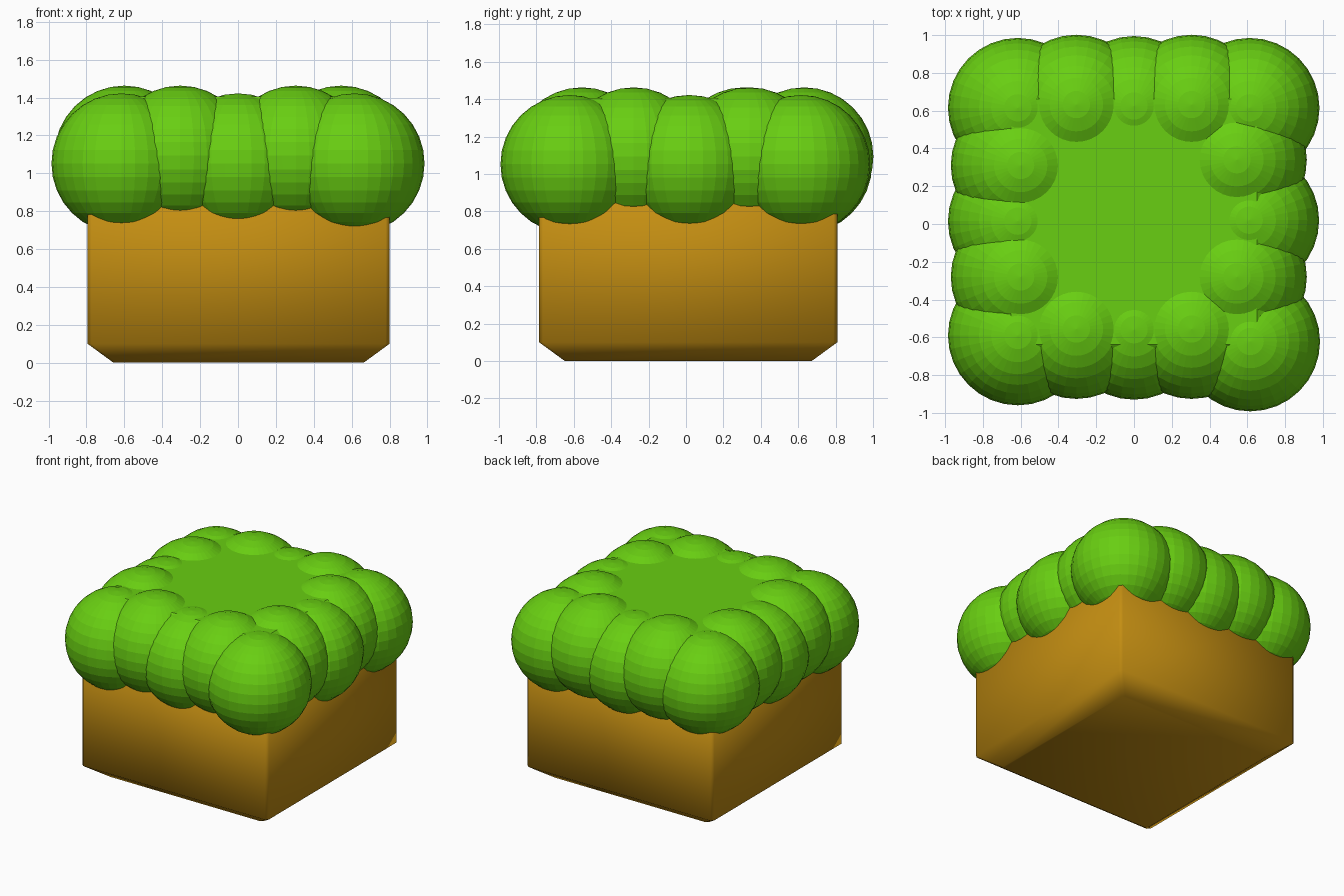
import bpy, bmesh

if "Cube" in bpy.data.objects:
    bpy.data.objects.remove(bpy.data.objects["Cube"])

def material(name, rgb):
    m = bpy.data.materials.new(name)
    m.diffuse_color = (*rgb, 1)
    m.use_nodes = True
    m.node_tree.nodes["Principled BSDF"].inputs["Base Color"].default_value = m.diffuse_color
    return m

brown = material("brown", (0.55, 0.27, 0.006))
green = material("green", (0.14, 0.62, 0.006))

def loft(name, levels, mat, cx=0.0, cy=0.0, corner=0.02):
    """Stack of corner-cut square rings; levels are (half size, height)."""
    bm = bmesh.new()
    rings = []
    for h, z in levels:
        k = h - corner
        pts = [(k, -h), (h, -k), (h, k), (k, h), (-k, h), (-h, k), (-h, -k), (-k, -h)]
        rings.append([bm.verts.new((cx + x, cy + y, z)) for x, y in pts])
    for a, b in zip(rings, rings[1:]):
        for i in range(8):
            j = (i + 1) % 8
            bm.faces.new((a[i], a[j], b[j], b[i]))
    bm.faces.new(rings[0][::-1])
    bm.faces.new(rings[-1])
    me = bpy.data.meshes.new(name)
    bm.to_mesh(me)
    bm.free()
    me.materials.append(mat)
    ob = bpy.data.objects.new(name, me)
    bpy.context.collection.objects.link(ob)
    return ob

# Trunk block with a chamfered, smooth shaded foot
trunk = loft("trunk", [(0.66, 0), (0.797, 0.1), (0.797, 1.1)], brown, 0.003, 0.012)
for p in trunk.data.polygons:
    p.use_smooth = True

# Flat leafy top with the same chamfer as the foot
loft("leaf_top", [(0.79, 1.1), (0.79, 1.305), (0.65, 1.405)], green, 0.0, 0.012)

# Ring of foliage balls: low ones at corners and mid-sides, high ones between
LOW, HIGH, R = 1.052, 1.093, 0.37
balls = {
    "corner_ball": [(-0.615, -0.59, LOW), (0.615, -0.622, LOW),
                    (0.612, 0.615, LOW), (-0.615, 0.615, LOW)],
    "middle_ball": [(0, -0.56, LOW), (0, 0.625, LOW),
                    (-0.615, 0.015, LOW), (0.61, 0.02, LOW)],
    "between_ball": [(s * 0.305, y, HIGH) for s in (-1, 1) for y in (-0.556, 0.632)]
                  + [(x, y, HIGH) for x, y in ((-0.6, -0.28), (-0.6, 0.31),
                                               (0.545, -0.28), (0.545, 0.34))],
}
for name, spots in balls.items():
    for loc in spots:
        bpy.ops.mesh.primitive_uv_sphere_add(segments=32, ring_count=16, radius=R, location=loc)
        ob = bpy.context.object
        ob.name = name
        ob.data.materials.append(green)
